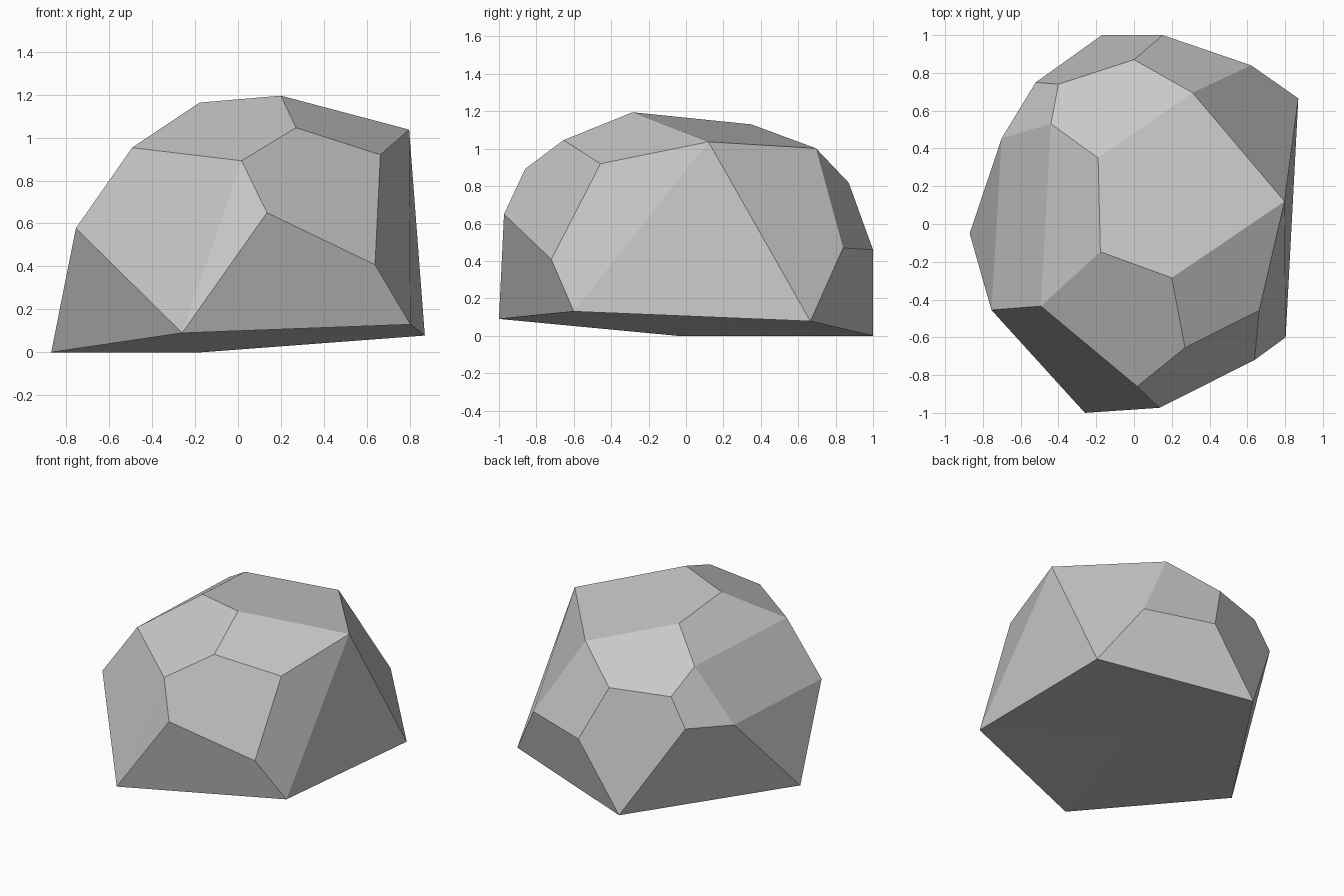
import bpy
import bmesh

# Remove the default object only
default_cube = bpy.data.objects.get("Cube")
if default_cube:
    bpy.data.objects.remove(default_cube, do_unlink=True)


def make_material(name, colour):
    """Create one plain flat-coloured material."""
    material = bpy.data.materials.new(name)
    material.use_nodes = True
    material.diffuse_color = colour
    for node in material.node_tree.nodes:
        if node.type == "BSDF_PRINCIPLED":
            node.inputs["Base Color"].default_value = colour
            node.inputs["Roughness"].default_value = 0.9
    return material


def make_faceted_stone(name, corners, facets, material):
    """Span every facet, spelled by its corner letters, with one flat face."""
    bm = bmesh.new()
    verts = {letter: bm.verts.new(place) for letter, place in corners.items()}
    for facet in facets:
        bm.faces.new([verts[letter] for letter in facet])
    bmesh.ops.recalc_face_normals(bm, faces=bm.faces[:])
    for face in bm.faces:
        face.smooth = False
    mesh = bpy.data.meshes.new(name)
    bm.to_mesh(mesh)
    bm.free()
    mesh.materials.append(material)
    stone = bpy.data.objects.new(name, mesh)
    bpy.context.collection.objects.link(stone)
    return stone


# Tilted underside with a slightly hollow centre
underside = {
    "A": (-.87, -.05, 0), "I": (-.26, -1, .09), "M": (.803, -.6, .13),
    "N": (.87, .665, .078), "Z": (-.17, 1, 0), "O": (.053, -.037, .1)}

# Corners around the widest part
flanks = {
    "B": (-.755, -.455, .578), "H": (.135, -.973, .65),
    "K": (.638, -.72, .408), "P": (.62, .84, .47), "Q": (.152, 1, .46),
    "R": (-.52, .75, .615), "S": (-.7, .455, .58)}

# Upper shoulder corners
shoulders = {
    "C": (-.493, -.435, .953), "G": (.017, -.86, .892),
    "J": (.663, -.457, .92), "T": (0, .87, .818),
    "U": (-.4, .74, .81), "V": (-.44, .53, .958)}

# Crown corners
crown = {
    "D": (-.178, -.147, 1.163), "E": (.2, -.285, 1.195),
    "F": (.27, -.655, 1.046), "L": (.797, .12, 1.037),
    "X": (.31, .695, 1.002), "W": (-.19, .35, 1.13)}

# Facets: crown, front, left, back, right, then the fan underneath
facets = ["DELXW", "WXTUV", "WVCD"]
facets += ["CDEFG", "EFJL", "GFJKH", "HKMI", "BCGI", "GHI"]
facets += ["JKML", "LMN", "LNPX"]
facets += ["NPQZ", "XPQT", "TQZRU"]
facets += ["VURS", "SVCB", "AZRS", "ASB", "ABI"]
facets += ["O" + edge for edge in ("AI", "IM", "MN", "NZ", "ZA")]

stone_grey = make_material("stone_grey", (0.58, 0.58, 0.58, 1))
make_faceted_stone("rock", underside | flanks | shoulders | crown,
                   facets, stone_grey)
